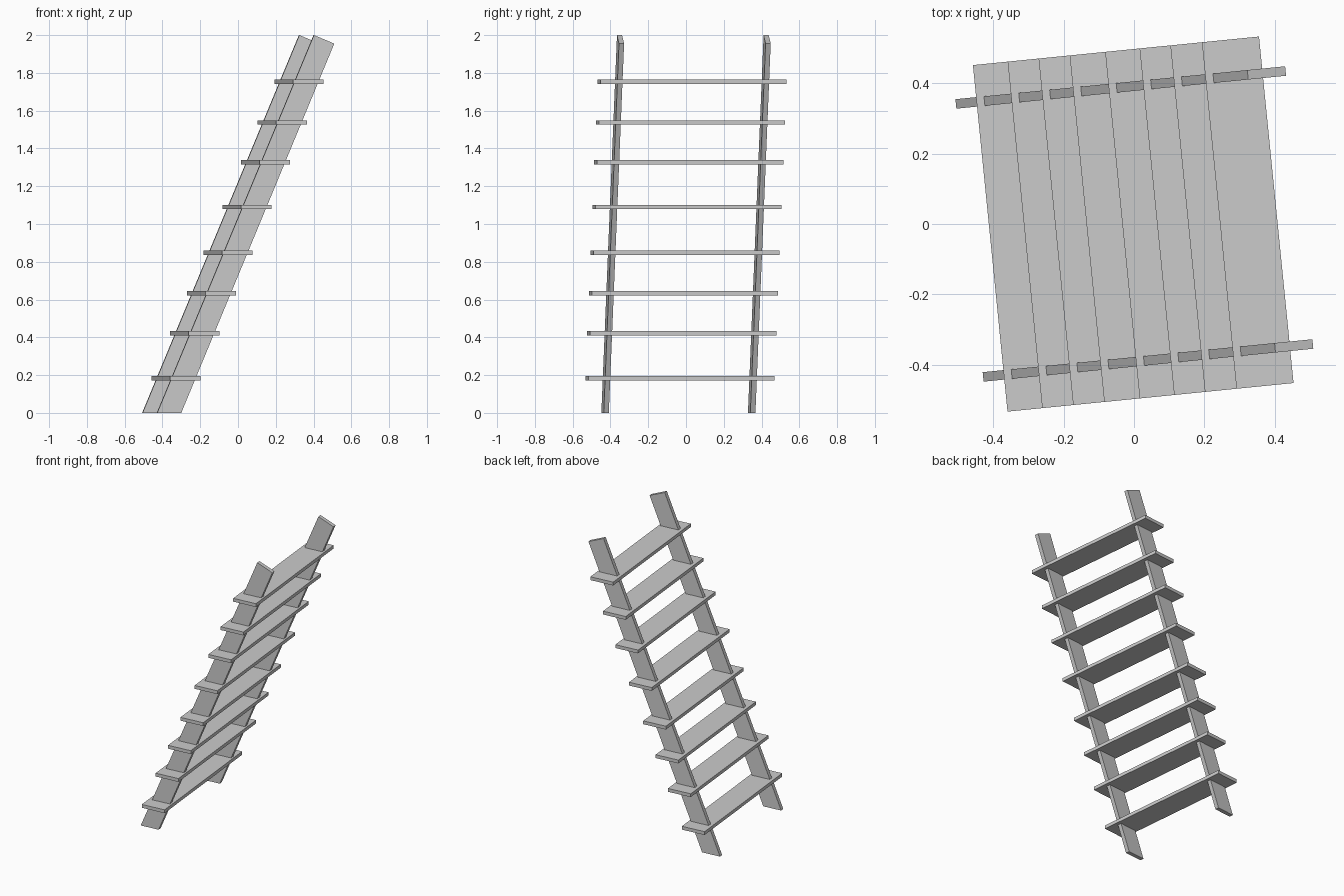
import bpy, bmesh
from math import radians
from mathutils import Matrix

if "Cube" in bpy.data.objects:
    bpy.data.objects.remove(bpy.data.objects["Cube"])

TURN = Matrix.Rotation(radians(5.7), 4, 'Z')   # whole ladder is turned slightly
SLOPE = 0.417                                   # lean along x per unit of height


def prism(name, profile, v, thick):
    """Extrude an x-z profile along y, centred on y = v."""
    bm = bmesh.new()
    face = bm.faces.new([bm.verts.new((x, v - thick / 2, z)) for x, z in profile])
    ext = bmesh.ops.extrude_face_region(bm, geom=[face])
    moved = [g for g in ext["geom"] if isinstance(g, bmesh.types.BMVert)]
    bmesh.ops.translate(bm, verts=moved, vec=(0, thick, 0))
    bmesh.ops.recalc_face_normals(bm, faces=bm.faces[:])
    bm.transform(TURN)
    mesh = bpy.data.meshes.new(name)
    bm.to_mesh(mesh)
    bm.free()
    obj = bpy.data.objects.new(name, mesh)
    bpy.context.collection.objects.link(obj)
    return obj


# Leaning side rails: flat cut on the floor, square cut at the top
rail = [(-0.470, 0), (-0.342, 0), (0.472, 1.955), (0.364, 2.0)]
for name, v in (("front_rail", -0.39), ("back_rail", 0.39)):
    prism(name, rail, v, 0.027)

# Wide level treads through both rails, unevenly spaced
for i, z in enumerate((0.184, 0.422, 0.634, 0.847, 1.09, 1.326, 1.537, 1.753)):
    u, hw, ht = -0.406 + SLOPE * z, 0.0815, 0.0115
    tread = [(u - hw, z - ht), (u + hw, z - ht), (u + hw, z + ht), (u - hw, z + ht)]
    prism(f"tread_{i + 1}", tread, 0, 0.99)
